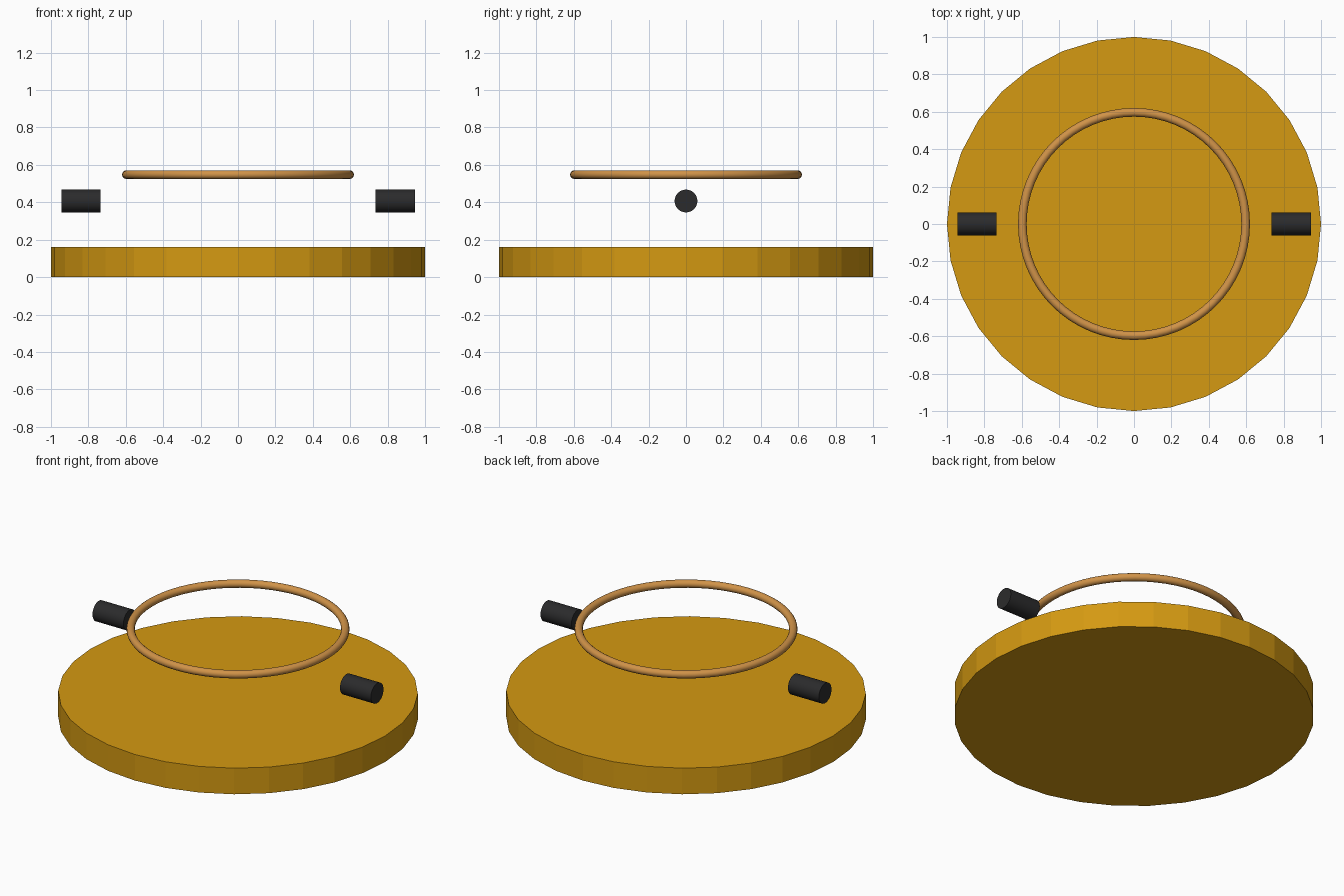
import bpy, math

if "Cube" in bpy.data.objects:
    bpy.data.objects.remove(bpy.data.objects["Cube"])


def material(name, rgb):
    m = bpy.data.materials.new(name)
    m.diffuse_color = (*rgb, 1)
    m.use_nodes = True
    m.node_tree.nodes["Principled BSDF"].inputs["Base Color"].default_value = m.diffuse_color
    return m


gold = material("gold", (0.66, 0.32, 0.006))
bronze = material("bronze", (0.63, 0.29, 0.065))
black = material("black", (0.024, 0.024, 0.025))


def finish(name, mat, smooth=False):
    ob = bpy.context.object
    ob.name = name
    ob.data.materials.append(mat)
    if smooth:
        bpy.ops.object.shade_smooth_by_angle(angle=math.radians(35))
    return ob


# faceted disc base
bpy.ops.mesh.primitive_cylinder_add(vertices=32, radius=1, depth=0.16, location=(0, 0, 0.08))
finish("base_disc", gold)

# floating ring
bpy.ops.mesh.primitive_torus_add(major_radius=0.597, minor_radius=0.023, major_segments=64,
                                 minor_segments=16, location=(0, 0, 0.548))
finish("ring", bronze, True)

# side grips lying along x
for side, name in ((-1, "left_grip"), (1, "right_grip")):
    bpy.ops.mesh.primitive_cylinder_add(vertices=32, radius=0.061, depth=0.21,
                                        location=(side * 0.84, 0, 0.407),
                                        rotation=(0, math.pi / 2, 0))
    finish(name, black, True)
